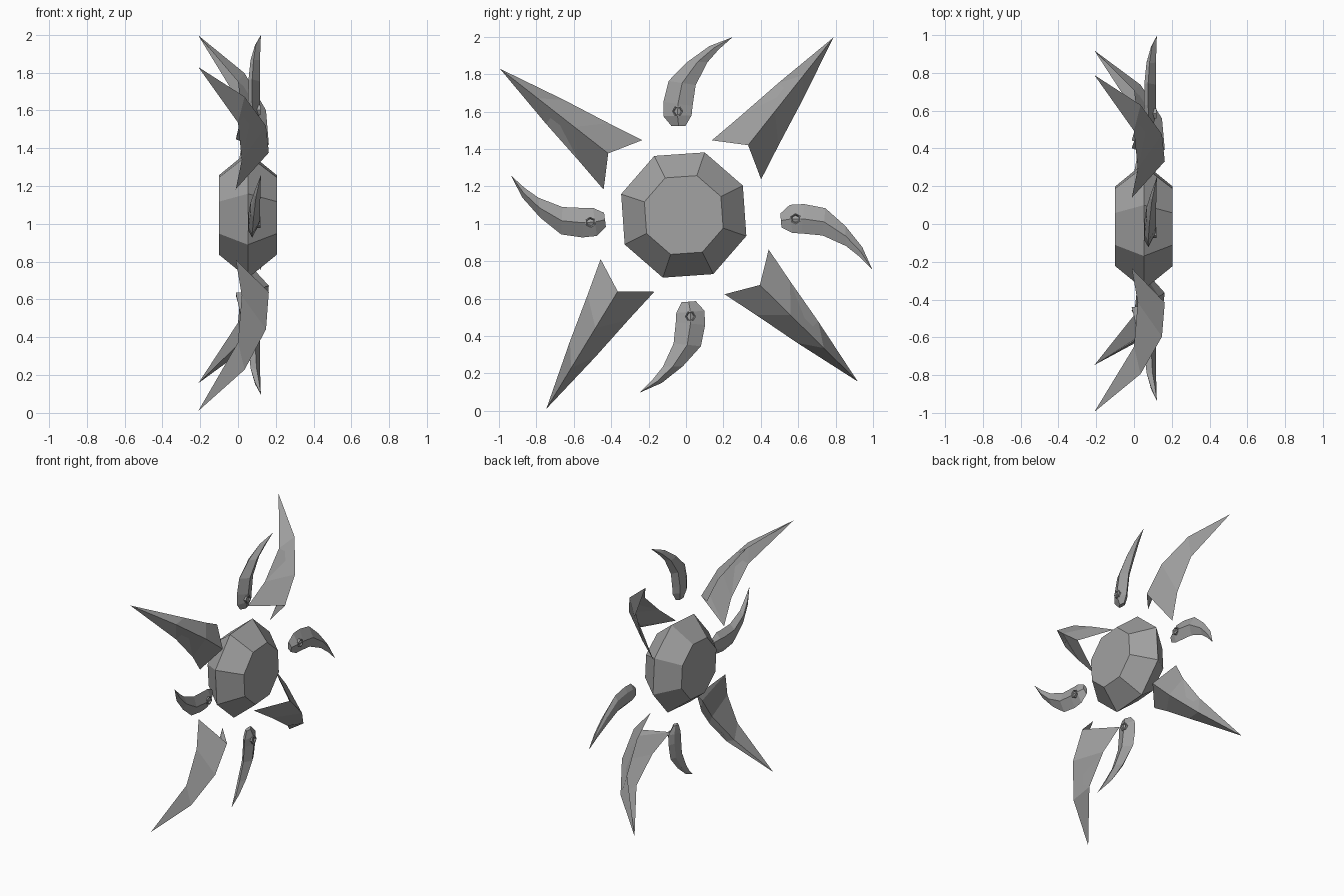
import bpy, bmesh, math
from mathutils import Vector, Matrix

if "Cube" in bpy.data.objects:
    bpy.data.objects.remove(bpy.data.objects["Cube"])

grey = bpy.data.materials.new("stone_grey")
grey.diffuse_color = (0.36, 0.36, 0.36, 1)
grey.use_nodes = True
grey.node_tree.nodes["Principled BSDF"].inputs["Base Color"].default_value = grey.diffuse_color


def finish(name, bm):
    bmesh.ops.recalc_face_normals(bm, faces=bm.faces)
    me = bpy.data.meshes.new(name)
    bm.to_mesh(me)
    bm.free()
    me.materials.append(grey)
    ob = bpy.data.objects.new(name, me)
    bpy.context.collection.objects.link(ob)
    return ob


def loft(bm, rings, cap_start=True, cap_end=True):
    """Bridge equal-length closed rings of points."""
    vs = [[bm.verts.new(p) for p in r] for r in rings]
    n = len(vs[0])
    for a, b in zip(vs, vs[1:]):
        for i in range(n):
            j = (i + 1) % n
            bm.faces.new((a[i], a[j], b[j], b[i]))
    if cap_start:
        bm.faces.new(vs[0])
    if cap_end:
        bm.faces.new(vs[-1])
    return vs


def place(ob, y, z, deg):
    ob.matrix_world = Matrix.Translation((0, y, z)) @ Matrix.Rotation(math.radians(deg), 4, 'X')


# Central gem: octagonal table, wide girdle, octagonal back
bm = bmesh.new()
rings = []
for x, r in ((-0.10, 0.222), (0.052, 0.353), (0.205, 0.222)):
    rings.append([(x, r * math.cos(math.radians(26.5 + 45 * k)),
                   r * math.sin(math.radians(26.5 + 45 * k))) for k in range(8)])
loft(bm, rings)
place(finish("gem", bm), -0.012, 1.047, 0)

# Large spikes: V-shaped shells that curve backwards to a point
# each station: wing (distance, half width, x), outer ridge (d, x), inner ridge (d, x)
SPIKE = [((0.0, 0.168, -0.012), (0.100, 0.163), (0.150, 0.137)),
         ((0.20, 0.128, 0.020), (0.330, 0.148), (0.330, 0.120)),
         ((0.46, 0.080, 0.000), (0.580, 0.035), (0.560, 0.015))]
TIP = (-0.21, 0.835, 0)


def spike(name, y, z, deg):
    bm = bmesh.new()
    rings = [[(wx, wd, ww), (ox, od, 0), (wx, wd, -ww), (ix, idd, 0)]
             for (wd, ww, wx), (od, ox), (idd, ix) in SPIKE]
    vs = loft(bm, rings, cap_start=False, cap_end=False)
    a, b, c, d = vs[0]
    bm.faces.new((a, b, d))
    bm.faces.new((b, c, d))
    tip = bm.verts.new(TIP)
    for i in range(4):
        bm.faces.new((vs[-1][i], vs[-1][(i + 1) % 4], tip))
    place(finish(name, bm), y, z, deg)


spike("spike_front_top", -0.337, 1.315, 142.0)
spike("spike_back_top", 0.270, 1.342, 51.6)
spike("spike_back_bottom", 0.324, 0.743, -44.6)
spike("spike_front_bottom", -0.313, 0.724, 238.7)

# Small claws: ridged hooks; each station: convex edge, concave edge, ridge x, edge x, back x
CLAW = [(-0.032, -0.080, 0.043, -0.078, 0.095, 0.080, 0.065),
        (-0.076, -0.027, 0.075, -0.022, 0.114, 0.085, 0.055),
        (-0.076, 0.050, 0.080, 0.027, 0.116, 0.083, 0.053),
        (-0.048, 0.162, 0.097, 0.140, 0.116, 0.083, 0.055),
        (0.053, 0.264, 0.160, 0.262, 0.116, 0.090, 0.066),
        (0.170, 0.348, 0.220, 0.330, 0.119, 0.103, 0.090)]


def claw(name, y, z, deg):
    bm = bmesh.new()
    rings = []
    for ly, lz, ry, rz, fx, ex, bx in CLAW:
        L, R = Vector((ly, lz)), Vector((ry, rz))
        m, p, q = L.lerp(R, 0.5), L.lerp(R, 0.25), L.lerp(R, 0.75)
        rings.append([(ex - 0.008, *L), (fx, *m), (ex + 0.008, *R), (bx, *q), (bx, *p)])
    vs = loft(bm, rings, cap_end=False)
    tip = bm.verts.new((0.121, 0.294, 0.396))
    for i in range(5):
        bm.faces.new((vs[-1][i], vs[-1][(i + 1) % 5], tip))
    place(finish(name, bm), y, z, deg)
    # Hexagonal socket set into the thick end
    bm = bmesh.new()
    hexes = [[(x, r * math.cos(k * math.pi / 3), r * math.sin(k * math.pi / 3))
              for k in range(6)] for x, r in ((0.10, 0.030), (0.119, 0.030), (0.119, 0.024), (0.108, 0.018))]
    loft(bm, hexes)
    place(finish(name + "_socket", bm), y, z, deg)


claw("claw_top", -0.045, 1.602, 0)
claw("claw_front", -0.511, 1.008, 96.1)
claw("claw_bottom", 0.024, 0.505, 182.7)
claw("claw_back", 0.586, 1.027, -87.0)
